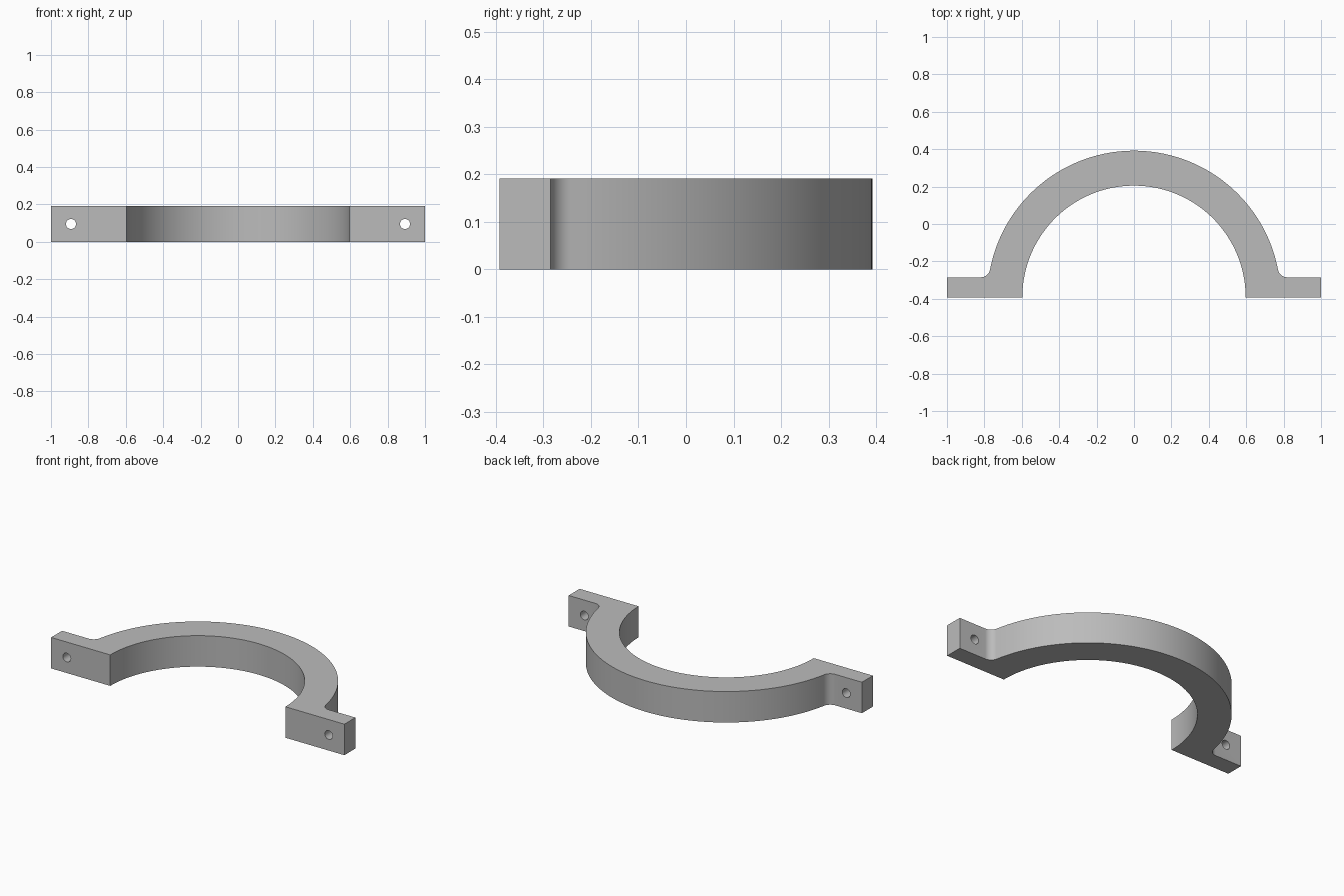
import bpy, bmesh, math
from mathutils import Vector

if "Cube" in bpy.data.objects:
    bpy.data.objects.remove(bpy.data.objects["Cube"], do_unlink=True)

BASE_Y, HEIGHT = -0.392, 0.191
INNER, OUTER = 0.597, 0.784
TAB, FILLET = 0.107, 0.05
HOLE_X, HOLE_R = 0.893, 0.027

grey = bpy.data.materials.new("plain grey")
grey.use_nodes = True
colour = (0.5, 0.5, 0.5, 1)
grey.diffuse_color = colour
grey.node_tree.nodes["Principled BSDF"].inputs["Base Color"].default_value = colour


def arc(cx, cy, r, start, end, steps):
    """Points along an arc, both ends included."""
    angles = [start + (end - start) * i / steps for i in range(steps + 1)]
    return [(cx + r * math.cos(a), cy + r * math.sin(a)) for a in angles]


# Right half of the outer edge: tab, fillet, then the ring up to its crown
fy = TAB + FILLET
fx = math.sqrt((OUTER + FILLET) ** 2 - fy ** 2)
lean = math.atan2(fy, fx)
half = [(1, 0), (1, TAB)]
half += arc(fx, fy, FILLET, -math.pi / 2, lean - math.pi, 10)
half += arc(0, 0, OUTER, lean, math.pi / 2, 40)[1:]

# Mirror it and close the outline along the inner edge
outline = half + [(-x, y) for x, y in reversed(half[:-1])]
outline += arc(0, 0, INNER, math.pi, 0, 80)

bm = bmesh.new()
face = bm.faces.new([bm.verts.new((x, y + BASE_Y, 0)) for x, y in outline])
top = bmesh.ops.extrude_face_region(bm, geom=[face])["geom"]
bmesh.ops.translate(bm, vec=Vector((0, 0, HEIGHT)),
                    verts=[v for v in top if isinstance(v, bmesh.types.BMVert)])
bmesh.ops.recalc_face_normals(bm, faces=bm.faces)
mesh = bpy.data.meshes.new("half_clamp")
bm.to_mesh(mesh)
bm.free()
clamp = bpy.data.objects.new("half_clamp", mesh)
bpy.context.collection.objects.link(clamp)
mesh.materials.append(grey)

# Bolt holes through both tabs
for side, name in ((1, "left"), (-1, "right")):
    bpy.ops.mesh.primitive_cylinder_add(
        vertices=32, radius=HOLE_R, depth=0.4,
        location=(side * HOLE_X, BASE_Y + TAB / 2, HEIGHT / 2),
        rotation=(math.pi / 2, 0, 0))
    cutter = bpy.context.object
    cutter.name = name + "_hole_cutter"
    cutter.data.materials.append(grey)
    cutter.hide_render = True
    cutter.hide_viewport = False
    cutter.display_type = 'WIRE'
    cut = clamp.modifiers.new(name + "_hole", 'BOOLEAN')
    cut.operation, cut.solver, cut.object = 'DIFFERENCE', 'EXACT', cutter

# Bake the holes in, remove the cutters, smooth the curved walls
bpy.ops.object.select_all(action='DESELECT')
bpy.context.view_layer.objects.active = clamp
clamp.select_set(True)
for cut in list(clamp.modifiers):
    cutter = cut.object
    bpy.ops.object.modifier_apply(modifier=cut.name)
    bpy.data.objects.remove(cutter, do_unlink=True)
bpy.ops.object.shade_smooth_by_angle(angle=math.radians(30))
